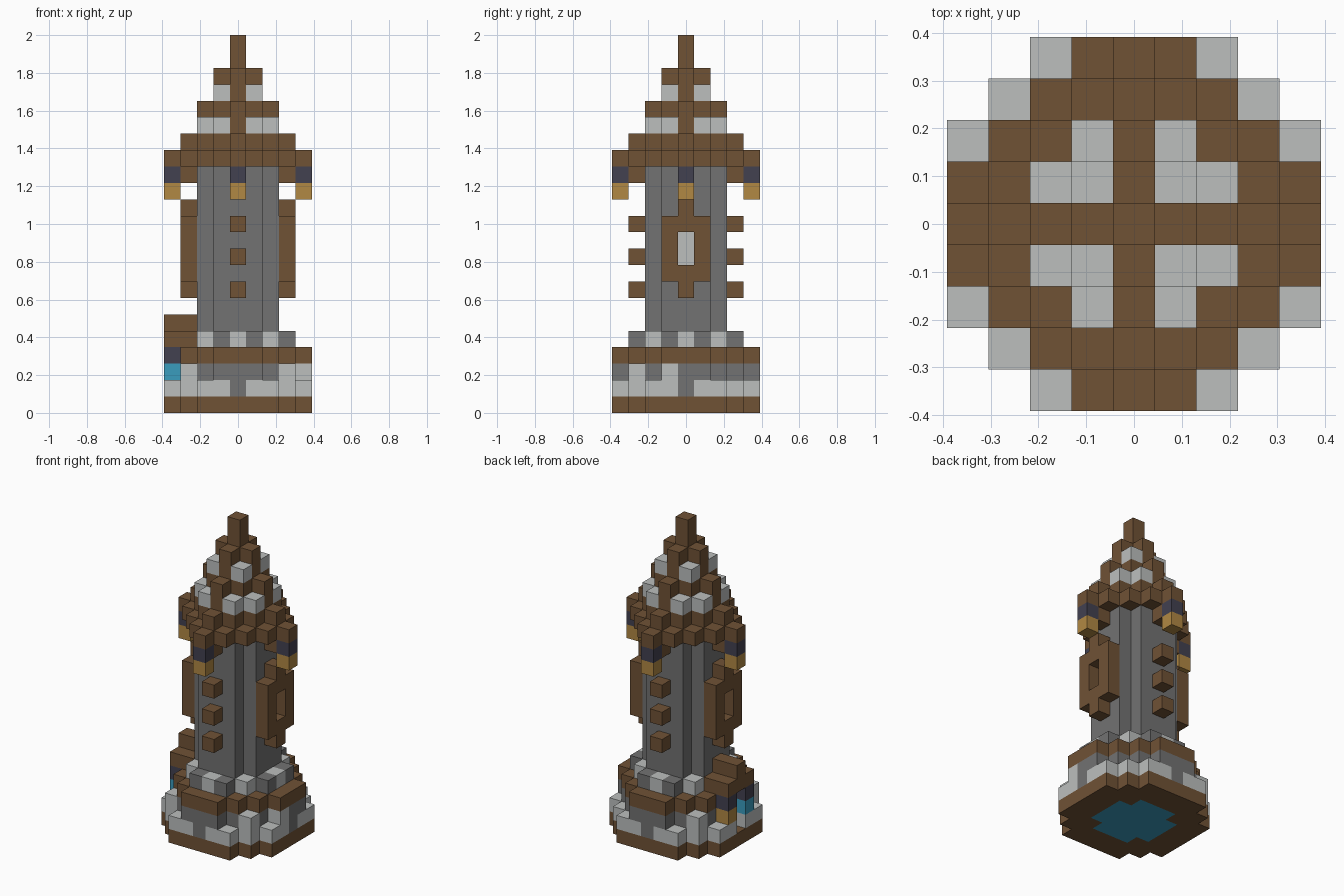
import bpy, bmesh
from mathutils import Vector

cube = bpy.data.objects.get("Cube")
if cube:
    bpy.data.objects.remove(cube)

U = 2 / 23  # block size


def material(name, rgb):
    lin = [((c / 255 + 0.055) / 1.055) ** 2.4 for c in rgb] + [1]
    m = bpy.data.materials.new(name)
    m.use_nodes = True
    m.diffuse_color = lin
    m.node_tree.nodes["Principled BSDF"].inputs["Base Color"].default_value = lin
    return m


WOOD = material("brown wood", (112, 82, 53))
PALE = material("pale stone", (188, 191, 190))
STONE = material("grey stone", (114, 114, 114))
IRON = material("dark iron", (66, 65, 80))
GLOW = material("amber glow", (177, 136, 67))
WATER = material("blue water", (58, 156, 190))

blocks = {}  # cell -> (part name, material); later parts replace earlier ones


def put(name, mat, cells):
    for c in cells:
        blocks[c] = (name, mat)


def disc(reach, total, *layers):
    """Stepped round slab: each axis within reach, both together within total."""
    r = range(-reach, reach + 1)
    return [(x, y, z) for z in layers for x in r for y in r if abs(x) + abs(y) <= total]


def around(cells):
    """Repeat cells by quarter turns about the vertical axis."""
    out = set()
    for x, y, z in cells:
        for _ in range(4):
            out.add((x, y, z))
            x, y = -y, x
    return out


# Base, pool and plinth
put("base", WOOD, disc(4, 6, 0))
put("pool", WATER, disc(2, 3, 0))
put("plinth", PALE, disc(4, 6, 1))
put("plinth_wall", STONE, disc(4, 5, 2))
put("plinth_pilasters", STONE, around([(4, 0, 1), (4, 0, 2)]))
put("plinth_blocks", PALE, [(4, -1, 2), (3, -3, 2), (-3, -3, 2), (-3, 3, 2)])
put("ledge", WOOD, disc(4, 5, 3))

# Rubble ring above the ledge
put("rubble_ring", STONE, disc(3, 4, 4))
put("rubble_pale", PALE, around([(2, 2, 4), (3, 0, 4)]))

# Shaft with side windows and wooden studs
put("shaft", STONE, disc(2, 3, *range(4, 15)))
for s in (-1, 1):
    frame = {(3 * s, y, z) for y in (-1, 0, 1) for z in range(8, 12)}
    frame |= {(3 * s, 0, 7), (3 * s, 0, 12)}
    pane = {(3 * s, 0, 9), (3 * s, 0, 10)}
    put("window_frame", WOOD, frame - pane)
    put("window_pane", PALE, [(2 * s, y, z) for _, y, z in pane])
    put("studs", WOOD, [(0, 3 * s, z) for z in (7, 9, 11)])

# Doorway with a porch and a lamp on each side
for z in (1, 2, 3):
    for x in (-4, -3):
        blocks.pop((x, 0, z), None)
put("porch", WOOD, [(x, y, 4) for x in (-4, -3) for y in (-1, 0, 1)])
put("porch", WOOD, [(-4, 0, 5), (-3, 0, 5)])
put("door_lamp_caps", IRON, [(-4, -1, 3), (-4, 1, 3)])
put("door_lamp_blue", WATER, [(-4, -1, 2)])
put("door_lamp_amber", GLOW, [(-4, 1, 2)])

# Stepped roof with pale bands, ribs and a spire
put("roof_brackets", WOOD, around([(3, 0, 14)]))
put("roof", WOOD, disc(4, 4, 15) + disc(3, 3, 16) + disc(2, 2, 18) + disc(1, 1, 20))
put("roof_bands", PALE, disc(2, 3, 17) + disc(1, 2, 19))
put("roof_ribs", WOOD, around([(2, 0, 17), (1, 0, 19)]))
put("spire", WOOD, disc(0, 0, 21, 22))

# Hanging lanterns
put("lantern_caps", IRON, around([(4, 0, 14)]))
put("lantern_glow", GLOW, around([(4, 0, 13)]))

# Turn each part into a mesh, keeping only the exposed block faces
parts = {}
for cell, (name, mat) in blocks.items():
    parts.setdefault(name, (mat, []))[1].append(cell)

for name, (mat, cells) in parts.items():
    bm = bmesh.new()
    for cell in cells:
        centre = Vector(cell) + Vector((0, 0, 0.5))
        for axis in range(3):
            for s in (-1, 1):
                n = Vector((0, 0, 0))
                n[axis] = s
                if tuple(int(a + b) for a, b in zip(cell, n)) in blocks:
                    continue
                u = Vector((0, 0, 0))
                u[(axis + 1) % 3] = 1
                v = n.cross(u)
                corners = [(-1, -1), (1, -1), (1, 1), (-1, 1)]
                bm.faces.new([bm.verts.new((centre + (n + a * u + b * v) / 2) * U)
                              for a, b in corners])
    bmesh.ops.remove_doubles(bm, verts=bm.verts, dist=U / 100)
    mesh = bpy.data.meshes.new(name)
    bm.to_mesh(mesh)
    bm.free()
    mesh.materials.append(mat)
    bpy.context.collection.objects.link(bpy.data.objects.new(name, mesh))
